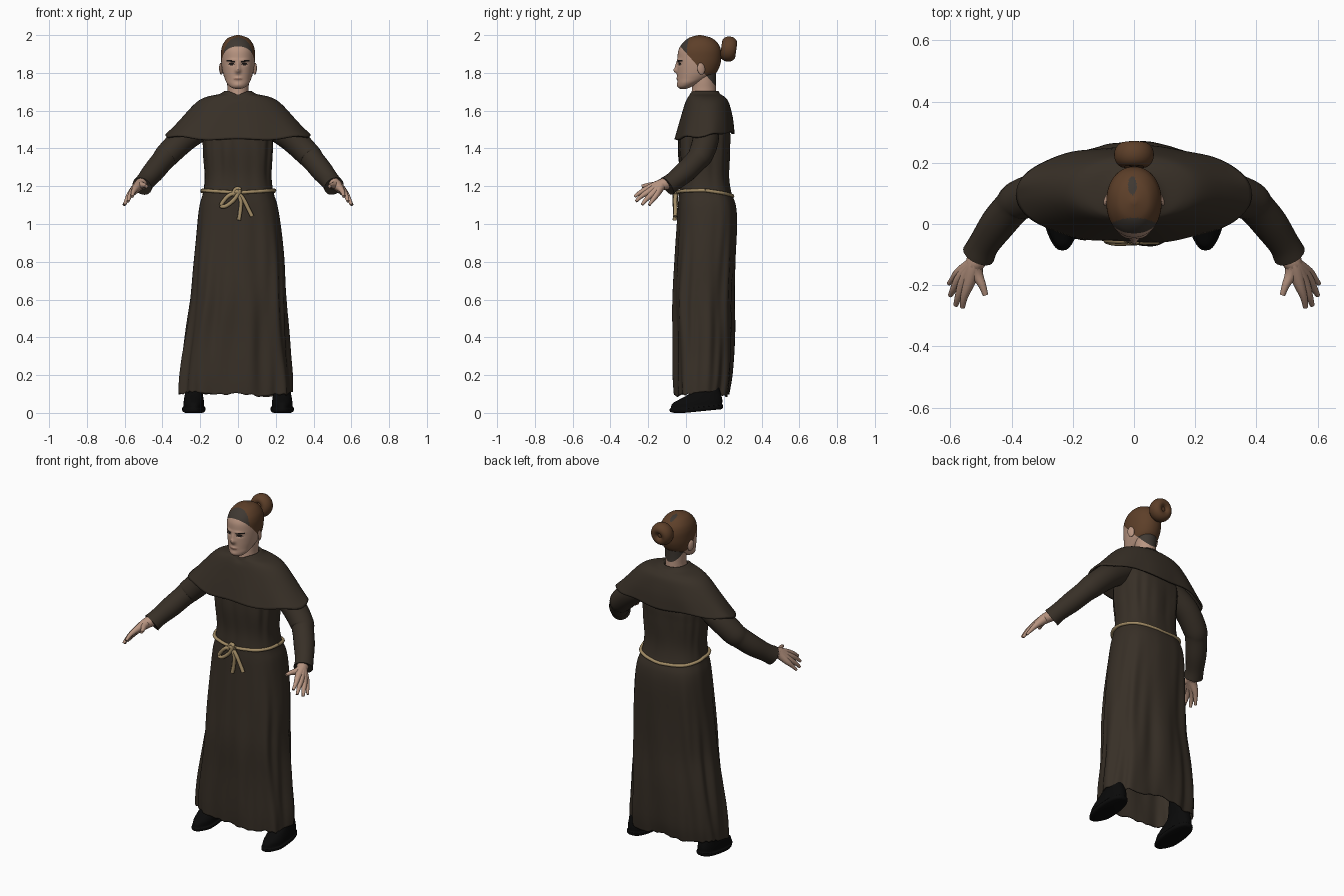
import bpy
import bmesh
from math import sin, cos, tau, exp, copysign, radians
from mathutils import Vector

cube = bpy.data.objects.get("Cube")
if cube:
    bpy.data.objects.remove(cube)


def material(name, r, g, b):
    m = bpy.data.materials.new(name)
    m.use_nodes = True
    m.diffuse_color = (r, g, b, 1)
    shader = m.node_tree.nodes["Principled BSDF"]
    shader.inputs["Base Color"].default_value = (r, g, b, 1)
    shader.inputs["Roughness"].default_value = 0.9
    return m


CLOTH = material("dark brown cloth", 0.039, 0.029, 0.02)
SKIN = material("skin", 0.48, 0.30, 0.22)
HAIR = material("brown hair", 0.11, 0.05, 0.022)
SHADE = material("dark hair", 0.05, 0.04, 0.032)
LIPS = material("lips", 0.33, 0.18, 0.13)
EYE = material("eye dark", 0.012, 0.009, 0.008)
ROPE = material("rope", 0.36, 0.26, 0.13)
LEATHER = material("black leather", 0.003, 0.003, 0.003)


def smooth(points, steps):
    """Catmull-Rom interpolation through a list of tuples."""
    out = []
    last = len(points) - 1
    for i in range(last):
        p = [points[min(max(i + k, 0), last)] for k in (-1, 0, 1, 2)]
        for s in range(steps):
            t = s / steps
            out.append(tuple(
                b + 0.5 * t * (c - a + t * (2 * a - 5 * b + 4 * c - d + t * (3 * (b - c) + d - a)))
                for a, b, c, d in zip(*p)))
    return out + [tuple(points[-1])]


def loft(rows, n, steps, power=2.0, deform=None):
    """Stacked rings; each row is height, half width, front y, back y."""
    rings = []
    bend = lambda v: copysign(abs(v) ** (2 / power), v)
    for z, rx, front, back in smooth(rows, steps):
        ring = []
        for i in range(n):
            a = tau * i / n
            p = Vector((rx * bend(cos(a)), (front + back) / 2 + (back - front) / 2 * bend(sin(a)), z))
            ring.append(deform(p, a) if deform else p)
        rings.append(ring)
    return rings


def tube(points, n=12, steps=5):
    """Rings along a path; each point is x, y, z, radius."""
    path = smooth(points, steps)
    rings = []
    for i, (x, y, z, r) in enumerate(path):
        ahead, behind = path[min(i + 1, len(path) - 1)], path[max(i - 1, 0)]
        t = (Vector(ahead[:3]) - Vector(behind[:3])).normalized()
        u = t.cross(Vector((0.05, 0.1, 1))).normalized()
        v = u.cross(t)
        rings.append([Vector((x, y, z)) + r * (u * cos(tau * k / n) + v * sin(tau * k / n)) for k in range(n)])
    return rings


def skin(name, parts, mats, paint=None, cut=None, open_end=False, thick=0):
    """Turn ring lists into one smooth object, optionally cut and painted."""
    bm = bmesh.new()
    for rings in parts:
        vs = [[bm.verts.new(p) for p in ring] for ring in rings]
        n = len(vs[0])
        for a, b in zip(vs, vs[1:]):
            for i in range(n):
                j = (i + 1) % n
                bm.faces.new((a[i], a[j], b[j], b[i]))
        bm.faces.new(vs[0][::-1])
        if not open_end:
            bm.faces.new(vs[-1])
    bmesh.ops.recalc_face_normals(bm, faces=bm.faces[:])
    if cut:
        bmesh.ops.bisect_plane(bm, geom=bm.verts[:] + bm.edges[:] + bm.faces[:],
                               plane_co=cut[0], plane_no=cut[1])
    if paint:
        for f in bm.faces:
            f.material_index = paint(f.calc_center_median())
    me = bpy.data.meshes.new(name)
    bm.to_mesh(me)
    bm.free()
    for m in mats:
        me.materials.append(m)
    ob = bpy.data.objects.new(name, me)
    bpy.context.collection.objects.link(ob)
    finish(ob)
    if thick:
        mod = ob.modifiers.new("thickness", 'SOLIDIFY')
        mod.thickness = thick
        mod.offset = -1


def finish(ob):
    bpy.ops.object.select_all(action='DESELECT')
    ob.select_set(True)
    bpy.context.view_layer.objects.active = ob
    bpy.ops.object.shade_smooth_by_angle(angle=radians(50))


def bump(v, width):
    return exp(-(v / width) ** 2)


# Robe: belted waist, long folds, front seam and ragged hem
def robe_folds(p, a):
    low = min(max((1.1 - p.z) / 0.6, 0), 1)
    chest = bump(p.z - 1.36, 0.13)
    wave = 0.55 * sin(8 * a + 2 * p.z) + 0.45 * sin(15 * a + 1.5 - 3 * p.z) * sin(2 * a + 4 * p.z)
    depth = (0.006 + 0.045 * low + 0.025 * chest) * wave
    y = 0.1 + (p.y - 0.1) * (1 + 1.6 * depth)
    if p.y < 0.05:
        y += 0.005 * bump(p.x + 0.01 + 0.008 * sin(9 * p.z), 0.012)
    hem = min(max((0.25 - p.z) / 0.14, 0), 1)
    rag = 0.007 * sin(5 * a + 1) + 0.005 * sin(31 * a) * sin(3 * a)
    z = p.z + hem * (rag - 0.025 * bump(p.x - 0.14, 0.07))
    shift = 0.006 * bump(p.z - 0.85, 0.25) - 0.012 * min(max((0.6 - p.z) / 0.3, 0), 1)
    return Vector((p.x * (1 + depth) + shift, y, z))


ROBE_POWER = 2.6
robe_rows = [(1.64, 0.13, 0.02, 0.19), (1.5, 0.18, -0.03, 0.23), (1.4, 0.183, -0.04, 0.23),
             (1.26, 0.175, -0.03, 0.225), (1.17, 0.185, -0.036, 0.238), (1.1, 0.205, -0.042, 0.262),
             (1.0, 0.219, -0.047, 0.268), (0.8, 0.237, -0.058, 0.258), (0.6, 0.248, -0.068, 0.25),
             (0.4, 0.27, -0.062, 0.25), (0.2, 0.292, -0.06, 0.242), (0.105, 0.296, -0.055, 0.228)]
skin("robe", [loft(robe_rows, 140, 6, ROBE_POWER, robe_folds)], [CLOTH], open_end=True, thick=0.006)


# Shoulder cape, with a collar and an uneven hem
def cape_folds(p, a):
    low = min(max((1.62 - p.z) / 0.15, 0), 1)
    side = (p.x / 0.385) ** 2
    lift = low ** 2 * (0.022 * side + 0.035 * max(sin(a), 0) + 0.005 * sin(7 * a) - 0.015)
    k = 1 + 0.025 * low * sin(9 * a + 1) * (1 - side)
    collar = 0.02 * bump(p.x, 0.035) * bump(p.z - 1.7, 0.03) if p.y < 0.06 else 0
    return Vector((p.x, 0.1 + (p.y - 0.1) * k, p.z + lift - collar))


cape_rows = [(1.685, 0.054, 0.035, 0.155), (1.705, 0.066, 0.022, 0.168), (1.688, 0.1, 0.014, 0.182),
             (1.672, 0.17, 0.008, 0.205), (1.64, 0.225, -0.005, 0.228), (1.56, 0.3, -0.03, 0.247),
             (1.462, 0.385, -0.06, 0.254)]
skin("shoulder_cape", [loft(cape_rows, 96, 6, 2.15, cape_folds)], [CLOTH], open_end=True, thick=0.01)

# Rope belt with a bow and two hanging tails
belt = [robe_folds(p, tau * i / 64) for i, p in
        enumerate(loft([(1.17, 0.191, -0.042, 0.245)] * 2, 64, 1, ROBE_POWER)[0])]
belt = [(p.x, p.y, 1.166 + 0.012 * abs(p.x) / 0.19 - 0.02 * max(p.y - 0.1, 0) / 0.15, 0.0095) for p in belt]
strands = [
    [(0.0, -0.05, 1.165), (-0.05, -0.054, 1.15), (-0.09, -0.052, 1.10), (-0.065, -0.06, 1.095),
     (-0.02, -0.06, 1.13), (0.01, -0.058, 1.18), (-0.012, -0.05, 1.185), (-0.03, -0.052, 1.15)],
    [(0.0, -0.054, 1.165), (0.015, -0.058, 1.12), (0.012, -0.057, 1.07), (0.004, -0.06, 1.02)],
    [(0.0, -0.052, 1.165), (0.03, -0.057, 1.13), (0.055, -0.056, 1.08), (0.075, -0.057, 1.04)]]
skin("rope_belt", [tube(belt + belt[:1], 8, 1)], [ROPE])
skin("rope_bow", [tube([p + (0.011,) for p in s], 8, 6) for s in strands], [ROPE])
skin("rope_knot", [tube([(-0.02, -0.05, 1.168, 0.01), (0, -0.053, 1.17, 0.016),
                         (0.02, -0.05, 1.168, 0.01)], 12, 4)], [ROPE])

# Sleeves, hands and shoes on both sides
sleeve = [(0.15, 0.1, 1.54, 0.07), (0.28, 0.105, 1.455, 0.07), (0.37, 0.08, 1.37, 0.066),
          (0.40, 0.053, 1.335, 0.06), (0.445, 0.0, 1.28, 0.058), (0.488, -0.062, 1.228, 0.051),
          (0.508, -0.1, 1.2, 0.054)]
wrist = (0.503, -0.09, 1.215, 0.03)
palm = (0.52, -0.13, 1.208, 0.03)
fingers = [[(0.54, -0.195, 1.19, 0.019), (0.555, -0.24, 1.168, 0.012), (0.56, -0.272, 1.145, 0.008)],
           [(0.556, -0.19, 1.175, 0.019), (0.573, -0.235, 1.148, 0.012), (0.582, -0.265, 1.12, 0.008)],
           [(0.566, -0.175, 1.162, 0.019), (0.588, -0.21, 1.13, 0.012), (0.6, -0.233, 1.102, 0.008)],
           [(0.57, -0.157, 1.155, 0.017), (0.59, -0.178, 1.125, 0.011), (0.605, -0.195, 1.1, 0.007)],
           [(0.512, -0.165, 1.205, 0.02), (0.496, -0.2, 1.205, 0.013), (0.485, -0.232, 1.2, 0.009)]]
shoe_rows = [(0.0, 0.053, -0.075, 0.175), (0.006, 0.061, -0.096, 0.183), (0.02, 0.061, -0.098, 0.185),
             (0.026, 0.055, -0.093, 0.18), (0.05, 0.054, -0.083, 0.18), (0.075, 0.05, -0.04, 0.175),
             (0.11, 0.044, 0.02, 0.165), (0.16, 0.04, 0.045, 0.155), (0.2, 0.03, 0.055, 0.145)]

for side, s in (("left", 1), ("right", -1)):
    flip = lambda pts: [(s * x, y, z, r) for x, y, z, r in pts]
    skin("sleeve_" + side, [tube(flip(sleeve), 24, 6)], [CLOTH])
    skin("hand_" + side, [tube(flip([wrist, palm] + f)) for f in fingers], [SKIN])

    def place_shoe(p, a):
        # Narrow toe, slightly raised heel, ankle leaning in
        x = p.x * (1 - 0.25 * bump(p.y + 0.1, 0.06)) - 0.25 * max(p.z - 0.1, 0)
        heel = 0.1 * max(p.y + 0.02, 0)
        return Vector((s * (0.234 + x), p.y + 0.012, p.z + heel))
    skin("shoe_" + side, [loft(shoe_rows, 32, 4, 2.5, place_shoe)], [LEATHER])

    # Ears
    bpy.ops.mesh.primitive_uv_sphere_add(segments=20, ring_count=12, radius=1,
                                         location=(s * 0.089, 0.08, 1.822), rotation=(0.15, 0, s * 0.35))
    ear = bpy.context.object
    ear.name = "ear_" + side
    ear.scale = (0.009, 0.021, 0.032)
    ear.data.materials.append(SKIN)
    finish(ear)

# Head: brow, eye, nose, lip and chin relief as x, z, width, height, depth
relief = [(0, 1.812, 0.014, 0.015, 0.018), (0, 1.838, 0.011, 0.022, 0.01), (0, 1.77, 0.02, 0.009, 0.006),
          (0, 1.735, 0.025, 0.014, 0.006), (0.03, 1.868, 0.022, 0.007, 0.005), (0.034, 1.848, 0.016, 0.009, -0.007)]


def face_relief(p, a):
    if p.y < 0.04:
        p.y -= sum(d * bump(abs(p.x) - x, w) * bump(p.z - z, h) for x, z, w, h, d in relief)
    return p


def paint_head(c):
    ax = abs(c.x)
    if c.z + 1.12 * c.y > 1.906:
        crown = ((c.x + 0.005) / 0.014) ** 2 + ((c.y - 0.125) / 0.03) ** 2 < 1 and c.z > 1.95
        return 2 if c.y < 0.02 - 3 * ax * ax or c.z < 1.79 or crown else 1
    if c.y < 0.02:
        if ((ax - 0.035) / 0.017) ** 2 + ((c.z - 1.847) / 0.006) ** 2 < 1:
            return 4
        if 0.014 < ax < 0.06 and abs(c.z - 1.861 - 0.15 * (ax - 0.03)) < 0.0045:
            return 4
        if (c.x / 0.025) ** 2 + ((c.z - 1.767) / 0.006) ** 2 < 1:
            return 3
    return 0


hairline = (Vector((0, 0, 1.906)), Vector((0, 1.12, 1)).normalized())
head_rows = [(1.715, 0.014, -0.03, 0.0), (1.725, 0.04, -0.04, 0.03), (1.745, 0.059, -0.044, 0.07),
             (1.77, 0.07, -0.045, 0.12), (1.8, 0.08, -0.046, 0.16), (1.84, 0.087, -0.046, 0.18),
             (1.88, 0.09, -0.045, 0.187), (1.92, 0.089, -0.04, 0.185), (1.955, 0.078, -0.02, 0.17),
             (1.985, 0.052, 0.015, 0.135), (2.0, 0.008, 0.065, 0.08)]
skin("head", [loft(head_rows, 112, 10, 2.1, face_relief)], [SKIN, HAIR, SHADE, LIPS, EYE], paint_head, hairline)

# Neck, with dark hair at the nape
neck_rows = [(1.62, 0.065, 0.02, 0.165), (1.7, 0.056, 0.03, 0.16), (1.75, 0.058, 0.035, 0.158),
             (1.8, 0.06, 0.04, 0.16)]
skin("neck", [loft(neck_rows, 40, 5)], [SKIN, SHADE], lambda c: int(c.z + 1.12 * c.y > 1.906), hairline)

# Hair bun: a coil with a filled middle
bpy.ops.mesh.primitive_torus_add(major_segments=40, minor_segments=20, major_radius=0.036, minor_radius=0.031,
                                 location=(0, 0.226, 1.926), rotation=(radians(82), 0, 0))
bun = bpy.context.object
bun.name = "hair_bun"
bun.scale = (0.97, 1, 1.3)
bpy.ops.mesh.primitive_uv_sphere_add(segments=24, ring_count=12, radius=0.034, location=(0, 0.22, 1.926))
bun_core = bpy.context.object
bun_core.name = "hair_bun_core"
for ob in (bun, bun_core):
    ob.data.materials.append(HAIR)
    finish(ob)
